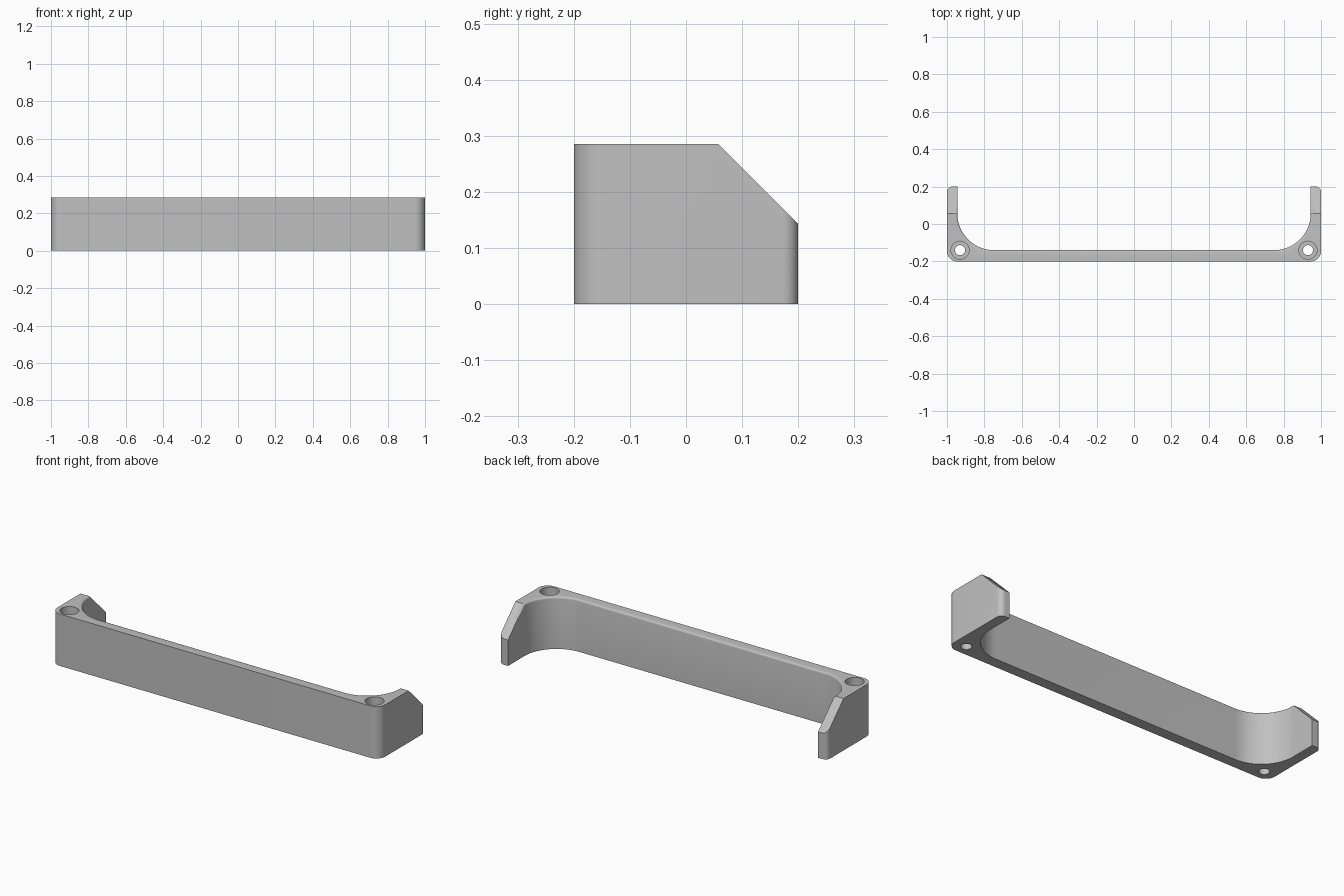
import bpy, bmesh
from math import sin, cos, radians
from mathutils import Vector

if "Cube" in bpy.data.objects:
    bpy.data.objects.remove(bpy.data.objects["Cube"])

HEIGHT = 0.286      # full height
BACK = 0.2          # half depth
CHAMFER_Y = 0.057   # where the arm slope begins
INNER_X = 0.945     # inside face of each arm
INNER_Y = -0.14     # inside face of the front wall
FILLET = CHAMFER_Y - INNER_Y

grey = bpy.data.materials.new("plain_grey")
grey.use_nodes = True
colour = (0.53, 0.53, 0.53, 1)
grey.diffuse_color = colour
grey.node_tree.nodes["Principled BSDF"].inputs["Base Color"].default_value = colour


def arc(cx, cy, r, start, end, steps):
    angles = [radians(start + (end - start) * i / steps) for i in range(steps + 1)]
    return [(cx + r * cos(a), cy + r * sin(a)) for a in angles]


def cylinder(name, x, y, radius, z0, z1):
    bpy.ops.mesh.primitive_cylinder_add(vertices=48, radius=radius, depth=z1 - z0,
                                        location=(x, y, (z0 + z1) / 2))
    obj = bpy.context.object
    obj.name = name
    obj.hide_render = True
    return obj


# Half outline: front wall, rounded outer corners, arm, large inner fillet
half = arc(0.945, -BACK + 0.055, 0.055, -90, 0, 10)
half += arc(0.972, BACK - 0.028, 0.028, 0, 90, 8)
half += [(INNER_X, BACK)]
half += arc(INNER_X - FILLET, CHAMFER_Y, FILLET, 0, -90, 24)
outline = half + [(-x, y) for x, y in reversed(half)]

# Extrude the outline upward
bm = bmesh.new()
face = bm.faces.new([bm.verts.new((x, y, 0)) for x, y in outline])
top = bmesh.ops.extrude_face_region(bm, geom=[face])["geom"]
bmesh.ops.translate(bm, vec=(0, 0, HEIGHT),
                    verts=[v for v in top if isinstance(v, bmesh.types.BMVert)])

# Slope the top of both arms at 45 degrees
cut = bmesh.ops.bisect_plane(bm, geom=bm.verts[:] + bm.edges[:] + bm.faces[:], dist=1e-5,
                             plane_co=(0, CHAMFER_Y, HEIGHT), plane_no=(0, 1, 1),
                             clear_outer=True)
bmesh.ops.holes_fill(bm, edges=[e for e in bm.edges if e.is_boundary], sides=0)
bmesh.ops.recalc_face_normals(bm, faces=bm.faces[:])


# Round the inner top edge of the front wall
def on_inner_rim(v):
    corner = Vector((max(abs(v.co.x) - (INNER_X - FILLET), 0), v.co.y - CHAMFER_Y))
    return v.co.z > HEIGHT - 1e-4 and abs(corner.length - FILLET) < 1e-4


rim = [e for e in bm.edges if all(on_inner_rim(v) for v in e.verts)
       and any(abs(f.normal.z) < 0.1 for f in e.link_faces)]
bmesh.ops.bevel(bm, geom=rim, offset=0.01, offset_type='OFFSET', segments=4,
                profile=0.5, affect='EDGES')

mesh = bpy.data.meshes.new("bracket_body")
bm.to_mesh(mesh)
bm.free()
body = bpy.data.objects.new("bracket_body", mesh)
bpy.context.collection.objects.link(body)
mesh.materials.append(grey)

# Counterbored screw holes in both corners
for side, label in ((1, "left"), (-1, "right")):
    cutters = [cylinder(label + "_screw_hole", side * 0.93, INNER_Y, 0.027, -0.1, 0.4),
               cylinder(label + "_counterbore", side * 0.93, INNER_Y, 0.048, 0.07, 0.4)]
    for cutter in cutters:
        mod = body.modifiers.new(cutter.name, 'BOOLEAN')
        mod.operation = 'DIFFERENCE'
        mod.solver = 'EXACT'
        mod.object = cutter
        bpy.context.view_layer.objects.active = body
        bpy.ops.object.modifier_apply(modifier=mod.name)
        bpy.data.objects.remove(cutter)

# Smooth the rounded faces, keep hard edges sharp
bpy.ops.object.select_all(action='DESELECT')
body.select_set(True)
bpy.context.view_layer.objects.active = body
bpy.ops.object.shade_smooth_by_angle(angle=radians(30))
